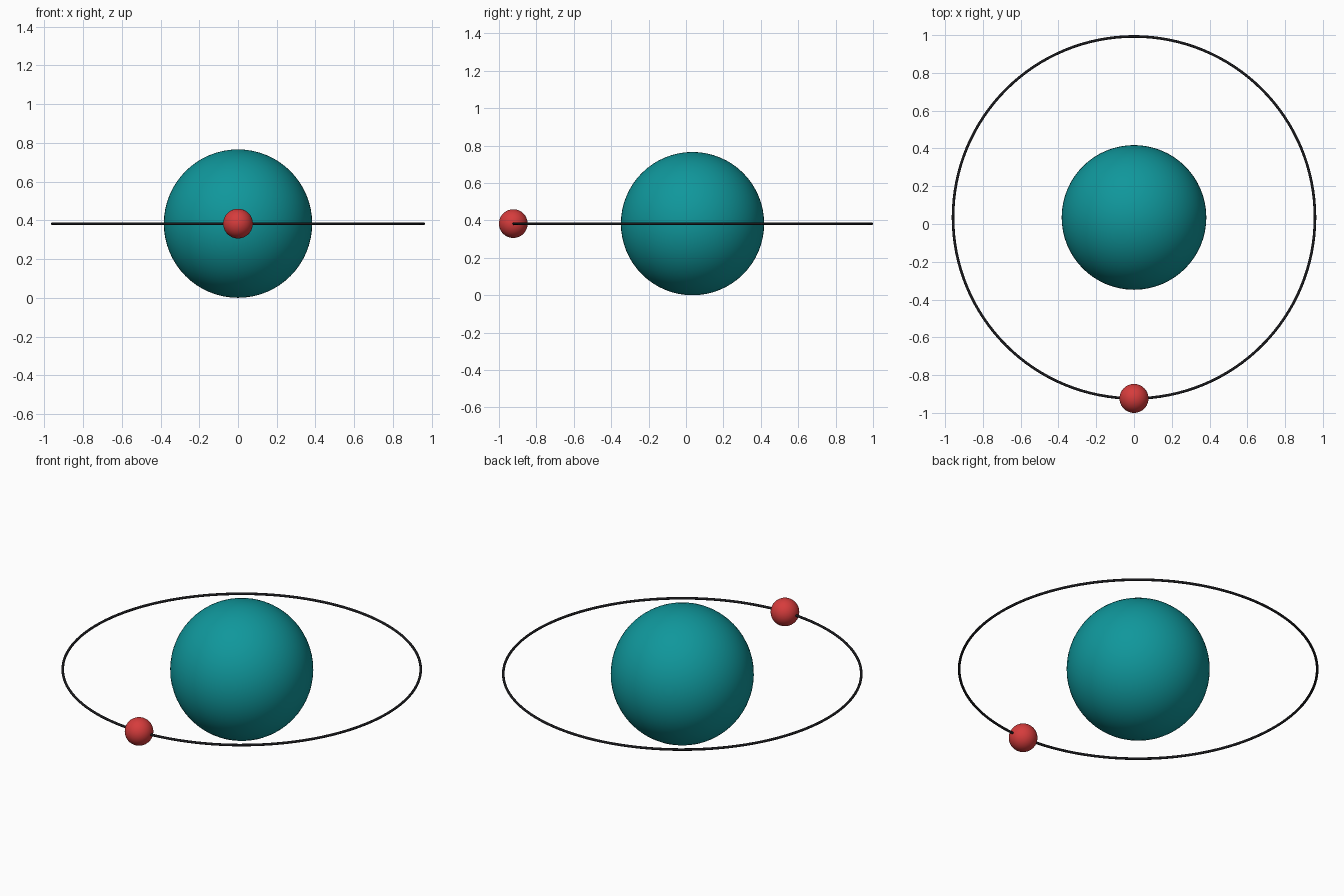
import bpy

if "Cube" in bpy.data.objects:
    bpy.data.objects.remove(bpy.data.objects["Cube"])

PLANET_R = 0.383
MOON_R = 0.0766
TUBE_R = 0.007
ORBIT_R = (2 - MOON_R - TUBE_R) / 2
CY = 1 - ORBIT_R - TUBE_R      # centre of the orbit, offset by the moon
CZ = PLANET_R


def finish(name, color):
    obj = bpy.context.object
    obj.name = name
    bpy.ops.object.shade_smooth()
    mat = bpy.data.materials.new(name + "_colour")
    mat.diffuse_color = (*color, 1)
    mat.use_nodes = True
    mat.node_tree.nodes["Principled BSDF"].inputs["Base Color"].default_value = mat.diffuse_color
    obj.data.materials.append(mat)


def ball(name, radius, location, color):
    bpy.ops.mesh.primitive_uv_sphere_add(segments=64, ring_count=32,
                                         radius=radius, location=location)
    finish(name, color)


# Central planet and the small moon at the front of its orbit
ball("planet", PLANET_R, (0, CY, CZ), (0.005, 0.31, 0.33))
ball("moon", MOON_R, (0, CY - ORBIT_R, CZ), (0.67, 0.045, 0.045))

# Thin orbit ring
bpy.ops.mesh.primitive_torus_add(major_segments=128, minor_segments=12,
                                 major_radius=ORBIT_R, minor_radius=TUBE_R,
                                 location=(0, CY, CZ))
finish("orbit_ring", (0.01, 0.01, 0.012))
